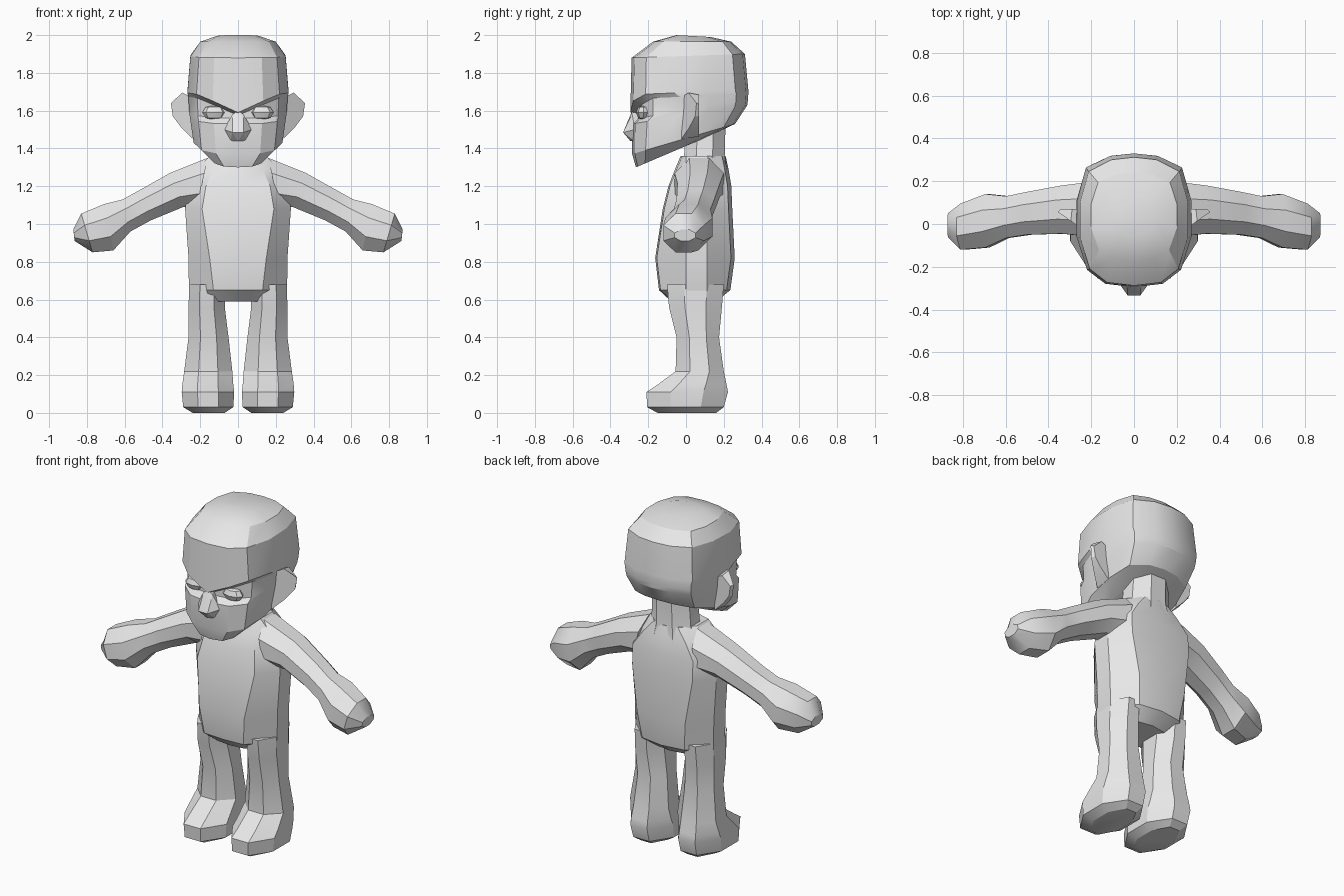
import bpy, bmesh, math
from mathutils import Vector

grey = bpy.data.materials.new("plain_grey")
grey.diffuse_color = (0.8, 0.8, 0.8, 1)


def finish(name, bm, angle=30):
    bmesh.ops.recalc_face_normals(bm, faces=bm.faces)
    me = bpy.data.meshes.new(name)
    bm.to_mesh(me)
    bm.free()
    ob = bpy.data.objects.new(name, me)
    bpy.context.collection.objects.link(ob)
    me.materials.append(grey)
    bpy.ops.object.select_all(action='DESELECT')
    bpy.context.view_layer.objects.active = ob
    ob.select_set(True)
    bpy.ops.object.shade_smooth_by_angle(angle=math.radians(angle))
    return ob


def loft(name, rings, side=1, angle=30):
    """Skin a list of equal rings, cap both ends; side=-1 mirrors in x."""
    bm = bmesh.new()
    vs = [[bm.verts.new((p[0] * side, p[1], p[2])) for p in r] for r in rings]
    n = len(vs[0])
    for a, b in zip(vs, vs[1:]):
        for i in range(n):
            j = (i + 1) % n
            bm.faces.new((a[i], a[j], b[j], b[i]))
    bm.faces.new(vs[0])
    bm.faces.new(vs[-1])
    return finish(name, bm, angle)


def mirrored(half):
    """Close a half ring that starts and ends on x = 0."""
    return half + [(-x, y, z) for x, y, z in half[-2:0:-1]]


def octagon(x0, x1, y0, y1, z, c=0.3):
    cx, cy = (x1 - x0) * c, (y1 - y0) * c
    return [(x0 + cx, y0, z), (x1 - cx, y0, z), (x1, y0 + cy, z), (x1, y1 - cy, z),
            (x1 - cx, y1, z), (x0 + cx, y1, z), (x0, y1 - cy, z), (x0, y0 + cy, z)]


# Torso: z, front panel half width, half width, front y, back y, back panel half width
torso = [(0.59, 0.08, 0.24, -0.07, 0.16, 0.12), (0.65, 0.13, 0.26, -0.135, 0.235, 0.14),
         (0.82, 0.15, 0.262, -0.155, 0.258, 0.16), (1.08, 0.19, 0.28, -0.115, 0.245, 0.2),
         (1.20, 0.17, 0.26, -0.085, 0.24, 0.2), (1.29, 0.13, 0.22, -0.05, 0.225, 0.14),
         (1.36, 0.08, 0.15, -0.02, 0.21, 0.08)]
loft("torso", [mirrored([(0, yf - 0.008, z), (wf, yf, z), (w, 0.0, z), (w, 0.11, z),
                         (wb, yb - 0.02, z), (0, yb, z)]) for z, wf, w, yf, yb, wb in torso])

# Neck
loft("neck", [octagon(-w, w, y0, y1, z) for z, w, y0, y1 in
              [(1.27, 0.16, -0.04, 0.22), (1.36, 0.13, -0.01, 0.205), (1.56, 0.12, 0.0, 0.21)]])

# Head: front z, back z, half width, front y, back y, brow slope
shape = [(0, -1), (0.5, -0.95), (0.82, -0.74), (1, -0.25), (1, 0.3), (0.84, 0.78), (0.42, 0.96), (0, 1)]
head = [(1.30, 1.46, 0.15, -0.265, 0.11, 0), (1.37, 1.53, 0.235, -0.285, 0.26, 0),
        (1.53, 1.63, 0.255, -0.285, 0.325, 0), (1.56, 1.66, 0.258, -0.25, 0.328, 0),
        (1.575, 1.69, 0.263, -0.25, 0.33, 0.42), (1.59, 1.71, 0.268, -0.295, 0.33, 0.45),
        (1.88, 1.90, 0.252, -0.288, 0.312, 0), (1.965, 1.965, 0.2, -0.175, 0.24, 0),
        (2.0, 1.99, 0.11, -0.05, 0.13, 0)]
rings = []
for zf, zb, w, yf, yb, slope in head:
    half = []
    for u, v in shape:
        s = (v + 1) / 2
        z = zf + (zb - zf) * s + slope * min(u * w, 0.21) * (1 - s)
        half.append((u * w, yf + (yb - yf) * s, z))
    rings.append(mirrored(half))
loft("head", rings, angle=25)

# Nose: bridge, side wings, blunt tip and underside
bm = bmesh.new()
for p in [(0, -0.285, 1.60), (0, -0.24, 1.6), (0, -0.295, 1.44)]:
    bm.verts.new(p)
for s in (1, -1):
    for p in [(0.03, -0.333, 1.485), (0.075, -0.27, 1.50), (0.03, -0.285, 1.58), (0.04, -0.275, 1.44)]:
        bm.verts.new((p[0] * s, p[1], p[2]))
bmesh.ops.convex_hull(bm, input=bm.verts[:])
finish("nose", bm, 20)

# Leg and foot: z, inner x, outer x, front y, back y
leg = [(0.0, 0.07, 0.24, -0.15, 0.16), (0.03, 0.025, 0.29, -0.205, 0.20),
       (0.11, 0.02, 0.298, -0.21, 0.222), (0.15, 0.025, 0.295, -0.15, 0.215),
       (0.22, 0.03, 0.285, -0.055, 0.20), (0.40, 0.05, 0.262, -0.05, 0.175),
       (0.56, 0.07, 0.262, -0.09, 0.19), (0.68, 0.07, 0.258, -0.10, 0.20)]

# Arm and hand: top x, top z, bottom x, bottom z, front y, back y
arm = [(0.16, 1.35, 0.22, 1.08, -0.06, 0.20), (0.36, 1.27, 0.29, 1.09, -0.045, 0.18),
       (0.52, 1.18, 0.46, 1.02, -0.05, 0.15), (0.61, 1.13, 0.57, 0.96, -0.065, 0.13),
       (0.71, 1.105, 0.66, 0.86, -0.11, 0.14), (0.83, 1.055, 0.77, 0.85, -0.12, 0.095),
       (0.872, 0.97, 0.865, 0.91, -0.06, 0.05)]
arm_rings = []
for xt, zt, xb, zb, y0, y1 in arm:
    top, bot = Vector((xt, 0, zt)), Vector((xb, 0, zb))
    ring = []
    for fy, f in [(0.3, 0), (0.7, 0), (1, 0.3), (1, 0.7), (0.7, 1), (0.3, 1), (0, 0.7), (0, 0.3)]:
        p = top.lerp(bot, f)
        ring.append((p.x, y0 + (y1 - y0) * fy, p.z))
    arm_rings.append(ring)

# Ear outline in x and z
ear = [(0.24, 1.67), (0.295, 1.695), (0.355, 1.64), (0.345, 1.57), (0.30, 1.51), (0.24, 1.45)]

for side, tag in ((1, "left"), (-1, "right")):
    loft(tag + "_leg", [octagon(x0, x1, y0, y1, z) for z, x0, x1, y0, y1 in leg], side)
    loft(tag + "_arm", arm_rings, side)
    loft(tag + "_ear", [[(x, -0.025 + (x - 0.24) * 0.7, z) for x, z in ear],
                        [(0.24 + (x - 0.24) * 0.9, 0.07, 1.58 + (z - 1.58) * 0.9) for x, z in ear]], side)
    # Eye: faceted ball set under the brow
    bm = bmesh.new()
    bmesh.ops.create_uvsphere(bm, u_segments=8, v_segments=4, radius=1)
    for v in bm.verts:
        v.co = (0.125 * side + v.co.x * 0.065, -0.225 + v.co.y * 0.04, 1.59 + v.co.z * 0.04)
    finish(tag + "_eye", bm)
